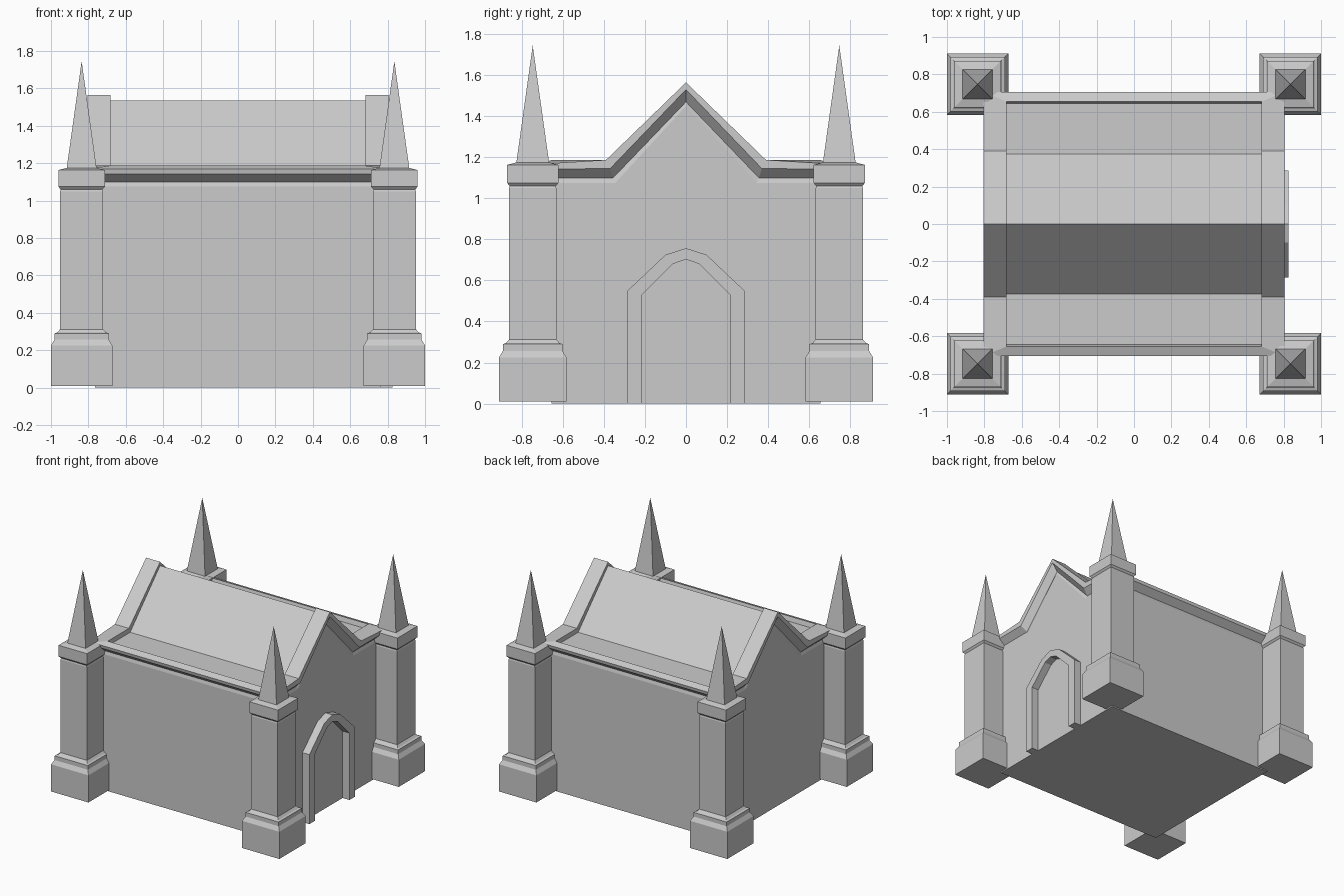
import bpy, bmesh

if "Cube" in bpy.data.objects:
    bpy.data.objects.remove(bpy.data.objects["Cube"])

stone = bpy.data.materials.new("pale grey stone")
stone.use_nodes = True
GREY = (0.6, 0.6, 0.6, 1)
stone.diffuse_color = GREY
stone.node_tree.nodes["Principled BSDF"].inputs["Base Color"].default_value = GREY


def finish(bm, name):
    bmesh.ops.recalc_face_normals(bm, faces=bm.faces)
    mesh = bpy.data.meshes.new(name)
    bm.to_mesh(mesh)
    bm.free()
    mesh.materials.append(stone)
    obj = bpy.data.objects.new(name, mesh)
    bpy.context.collection.objects.link(obj)
    return obj


def skin(bm, rings):
    """Join closed rings of points with quads; return the vertex rings."""
    rows = [[bm.verts.new(p) for p in ring] for ring in rings]
    for a, b in zip(rows, rows[1:]):
        for i in range(len(a)):
            j = (i + 1) % len(a)
            bm.faces.new((a[i], a[j], b[j], b[i]))
    return rows


# Chapel: gabled walls, cornice, parapet and roof as one lofted shell
# Each row: half length, half width, corner z, gable kink y, kink z, peak z
sections = [
    (0.765, 0.655, 0, 0.345, 0, 0),
    (0.765, 0.655, 1.075, 0.345, 1.075, 1.45),
    (0.758, 0.648, 1.10, 0.355, 1.10, 1.47),
    (0.805, 0.70, 1.143, 0.37, 1.145, 1.53),
    (0.805, 0.705, 1.168, 0.39, 1.187, 1.565),
    (0.682, 0.655, 1.187, 0.39, 1.187, 1.565),
    (0.682, 0.645, 1.15, 0.375, 1.15, 1.535),
]


def gable_ring(x, y, zc, k, zk, zp):
    end = [(x, -y, zc), (x, -k, zk), (x, 0, zp), (x, k, zk), (x, y, zc)]
    return end + [(-px, -py, pz) for px, py, pz in end]


bm = bmesh.new()
rows = skin(bm, [gable_ring(*s) for s in sections])
bm.faces.new(rows[0])
roof = rows[-1]
for i in range(4):
    bm.faces.new((roof[i], roof[i + 1], roof[8 - i], roof[9 - i]))
finish(bm, "chapel_walls_and_roof")

# Corner piers: stepped plinth, shaft and cap (half width, height)
pier_profile = [
    (0.164, 0.01), (0.164, 0.225), (0.145, 0.257), (0.145, 0.29),
    (0.13, 0.295), (0.115, 0.312), (0.115, 1.05), (0.112, 1.06),
    (0.125, 1.075), (0.125, 1.163), (0.08, 1.175),
]


def square(cx, cy, h, z):
    return [(cx - h, cy - h, z), (cx + h, cy - h, z),
            (cx + h, cy + h, z), (cx - h, cy + h, z)]


for x_name, sx in (("left", 1), ("right", -1)):
    for y_name, sy in (("front", -1), ("back", 1)):
        cx, cy = sx * 0.836, sy * 0.747
        bm = bmesh.new()
        rows = skin(bm, [square(cx, cy, h, z) for h, z in pier_profile])
        bm.faces.new(rows[0])
        bm.faces.new(rows[-1])
        finish(bm, f"{y_name}_{x_name}_pier")

        # Pyramid spire on each pier
        bm = bmesh.new()
        base = [bm.verts.new(p) for p in square(cx, cy, 0.081, 1.165)]
        tip = bm.verts.new((cx, cy, 1.745))
        bm.faces.new(base)
        for i in range(4):
            bm.faces.new((base[i], base[(i + 1) % 4], tip))
        finish(bm, f"{y_name}_{x_name}_spire")

# Pointed door surround on the left end
half_arch = [(0.285, 0, 0.215, 0), (0.285, 0.55, 0.215, 0.53),
             (0.10, 0.725, 0.065, 0.68), (0, 0.757, 0, 0.703)]
arch = [(-a, b, -c, d) for a, b, c, d in half_arch]
arch += half_arch[-2::-1]
bm = bmesh.new()
loops = []
for yo, zo, yi, zi in arch:
    loops.append([(0.74, yo, zo), (0.825, yo, zo), (0.825, yi, zi), (0.74, yi, zi)])
rows = skin(bm, loops)
bm.faces.new(rows[0])
bm.faces.new(rows[-1])
finish(bm, "door_surround")
